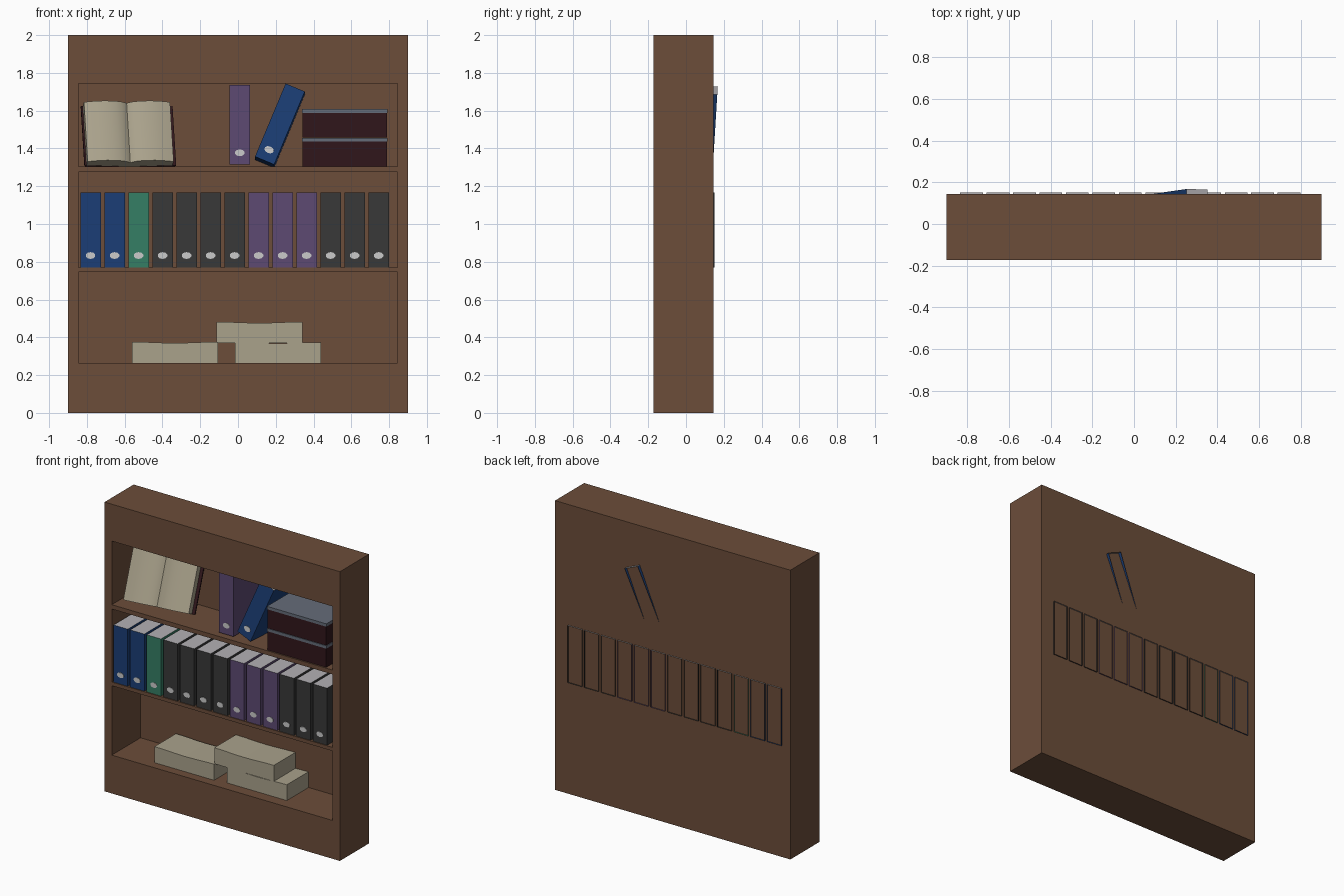
import bpy, bmesh, math
from mathutils import Matrix, Vector

if "Cube" in bpy.data.objects:
    bpy.data.objects.remove(bpy.data.objects["Cube"])

COLORS = {
    "wood": (0.15, 0.075, 0.042), "blue": (0.011, 0.048, 0.18),
    "green": (0.035, 0.21, 0.13), "charcoal": (0.04, 0.04, 0.04),
    "purple": (0.11, 0.067, 0.17), "paper": (0.40, 0.36, 0.26),
    "slate": (0.13, 0.15, 0.19), "maroon": (0.03, 0.008, 0.011),
    "page_edge": (0.45, 0.44, 0.46), "silver": (0.60, 0.58, 0.58),
}
MATS = {}
for key, rgb in COLORS.items():
    MATS[key] = bpy.data.materials.new(key)
    MATS[key].diffuse_color = (*rgb, 1)


def finish(name, bm, mats, matrix=Matrix()):
    bm.transform(matrix)
    bmesh.ops.recalc_face_normals(bm, faces=bm.faces) if len(mats) == 1 else None
    me = bpy.data.meshes.new(name)
    bm.to_mesh(me)
    bm.free()
    for m in mats:
        me.materials.append(MATS[m])
    ob = bpy.data.objects.new(name, me)
    bpy.context.collection.objects.link(ob)
    return ob


def box_bm(lo, hi):
    lo, hi = Vector(lo), Vector(hi)
    bm = bmesh.new()
    bmesh.ops.create_cube(bm, size=1, matrix=Matrix.Translation((lo + hi) / 2)
                          @ Matrix.Diagonal((*(hi - lo), 1)))
    return bm


def box(name, lo, hi, mat):
    return finish(name, box_bm(lo, hi), [mat])


def prism(name, points, extrude, mat, matrix=Matrix()):
    bm = bmesh.new()
    face = bm.faces.new([bm.verts.new(p) for p in points])
    geom = bmesh.ops.extrude_face_region(bm, geom=[face])["geom"]
    # the source face stays as the opposite cap
    bmesh.ops.translate(bm, vec=extrude,
                        verts=[v for v in geom if isinstance(v, bmesh.types.BMVert)])
    return finish(name, bm, [mat], matrix)


def binder(name, color, matrix, w=0.109, d=0.32, h=0.395):
    # open-backed cover with a pale top, plus an oval finger ring
    bm = box_bm((0, 0, 0), (w, d, h))
    bm.normal_update()
    back = [f for f in bm.faces if f.normal.y > 0.5]
    bmesh.ops.delete(bm, geom=back, context='FACES')
    for f in bm.faces:
        f.material_index = 1 if f.normal.z > 0.5 else 0
    finish(name, bm, [color, "page_edge"], matrix)
    bm = bmesh.new()
    bmesh.ops.create_cone(bm, cap_ends=True, segments=10, radius1=0.026, radius2=0.026,
                          depth=0.004,
                          matrix=Matrix.Translation((w / 2, -0.001, 0.062))
                          @ Matrix.Diagonal((1, 1, 0.7, 1)) @ Matrix.Rotation(math.pi / 2, 4, 'X'))
    finish(name + "_ring", bm, ["silver"], matrix)


# bookcase with three carved compartments and a thin back
case = box("bookcase", (-0.9, -0.172, 0), (0.9, 0.145, 2), "wood")
for z0, z1 in [(0.265, 0.745), (0.77, 1.275), (1.305, 1.745)]:
    cutter = box("cutter", (-0.845, -0.3, z0), (0.845, 0.142, z1), "wood")
    cutter.hide_render = True
    mod = case.modifiers.new("compartment", 'BOOLEAN')
    mod.operation, mod.solver, mod.object = 'DIFFERENCE', 'EXACT', cutter
    bpy.context.view_layer.objects.active = case
    bpy.ops.object.modifier_apply(modifier=mod.name)
    bpy.data.objects.remove(cutter)

# middle row of binders
row = ["blue"] * 2 + ["green"] + ["charcoal"] * 4 + ["purple"] * 3 + ["charcoal"] * 3
for i, color in enumerate(row):
    binder(f"binder_{i + 1}", color, Matrix.Translation((-0.835 + i * 0.1271, -0.168, 0.771)))

# two binders on the upper shelf, one leaning
binder("upright_binder", "purple", Matrix.Translation((-0.046, -0.14, 1.315)), 0.11, 0.28, 0.422)
lean = (Matrix.Translation((0.09, -0.135, 1.357)) @ Matrix.Rotation(math.radians(-3.5), 4, 'X')
        @ Matrix.Rotation(math.radians(22.7), 4, 'Y'))
binder("leaning_binder", "blue", lean, 0.11, 0.28, 0.42)

# stacked storage boxes with lids
for i, z in enumerate((1.305, 1.457)):
    box(f"storage_box_{i + 1}", (0.341, -0.163, z), (0.789, 0.073, z + 0.131), "maroon")
    box(f"storage_lid_{i + 1}", (0.338, -0.166, z + 0.131), (0.792, 0.076, z + 0.151), "slate")

# open book leaning on the back panel
tilt = (Matrix.Translation((-0.57, -0.072, 1.325)) @ Matrix.Rotation(math.radians(8), 4, 'Z')
        @ Matrix.Rotation(math.radians(-24), 4, 'X'))
half = [(0.012, -0.008), (0.03, -0.018), (0.06, -0.026), (0.09, -0.03), (0.13, -0.031),
        (0.17, -0.027), (0.23, -0.014), (0.23, 0.035), (0.02, 0.05)]
for side, s in (("left", -1), ("right", 1)):
    pts = [(0, 0, 0)] + [(s * x, y, 0) for x, y in half] + [(0, 0.052, 0)]
    page = prism(f"{side}_pages", pts, (0, 0, 0.345), "paper", tilt)
    page.data.shade_smooth()
    page.select_set(True)
    bpy.context.view_layer.objects.active = page
    bpy.ops.object.shade_smooth_by_angle(angle=math.radians(30))
    page.select_set(False)
cover = [(-0.24, 0.036), (-0.02, 0.053), (0.02, 0.053), (0.25, 0.036),
         (0.25, 0.047), (0.025, 0.066), (-0.025, 0.066), (-0.24, 0.047)]
prism("book_cover", [(x, y, 0) for x, y in cover], (0, 0, 0.345), "maroon", tilt)

# paper stacks with gently wavy tops
for name, x, y, z, h in [("left_stack", -0.562, -0.11, 0.265, 0.108),
                         ("right_stack", -0.016, -0.095, 0.265, 0.106),
                         ("top_stack", -0.115, -0.095, 0.371, 0.108)]:
    w = 0.456
    top = [(x + w * k / 12, y, z + h + 0.003 * math.cos(k / 12 * 2 * math.pi))
           for k in range(12, -1, -1)]
    prism(name, [(x, y, z), (x + w, y, z)] + top, (0, 0.235, 0), "paper")

for m in bpy.data.materials:
    if m.users and not m.is_grease_pencil:
        m.use_nodes = True
        m.node_tree.nodes["Principled BSDF"].inputs["Base Color"].default_value = m.diffuse_color
